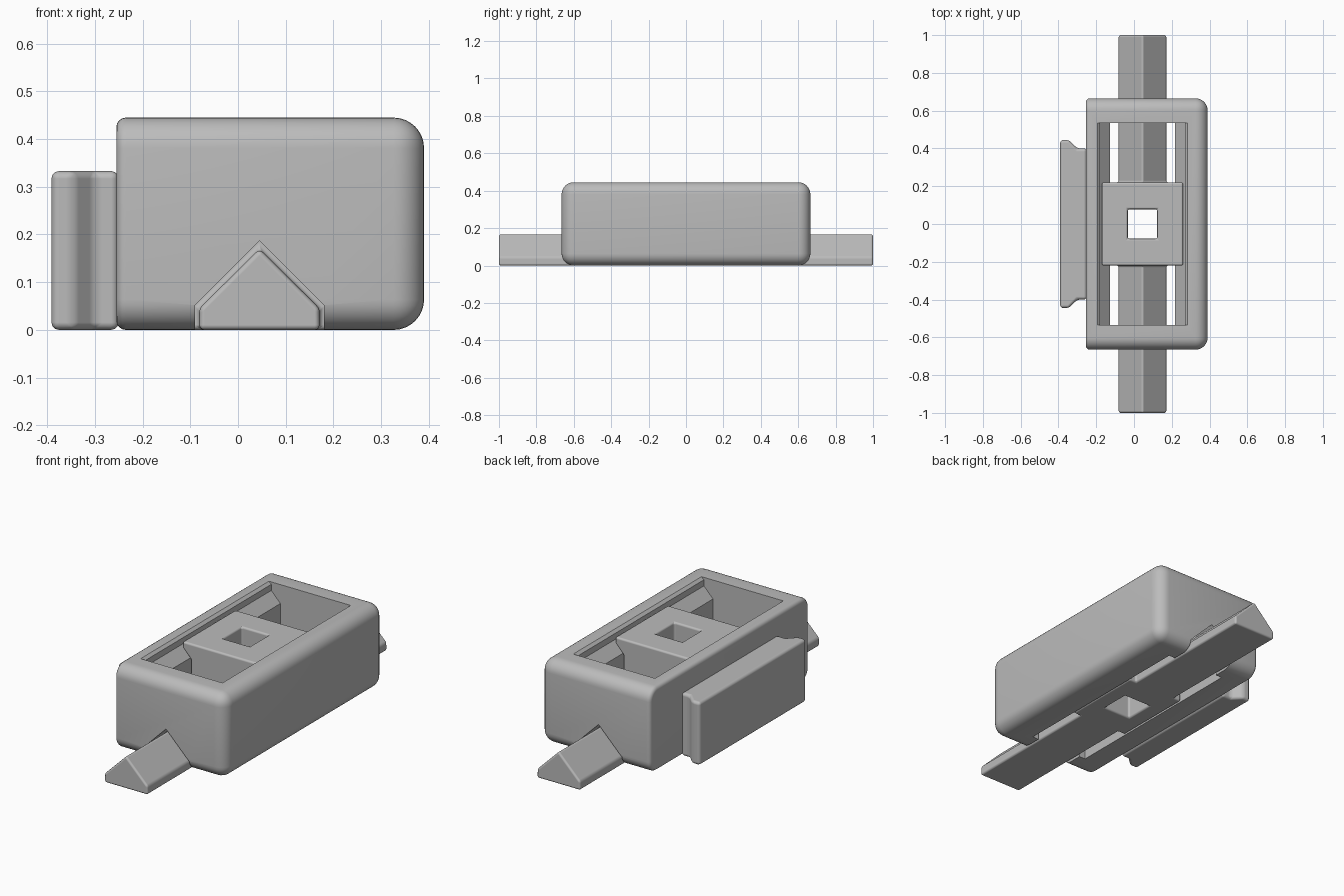
import bpy, bmesh, math
from mathutils import Vector

cube = bpy.data.objects.get("Cube")
if cube:
    bpy.data.objects.remove(cube)

grey = bpy.data.materials.new("plain grey")
grey.use_nodes = True
COLOUR = (0.5, 0.5, 0.5, 1)
grey.diffuse_color = COLOUR
grey.node_tree.nodes["Principled BSDF"].inputs["Base Color"].default_value = COLOUR

MID = 0.045  # x of the sliding axis


def add_object(name, bm):
    bmesh.ops.recalc_face_normals(bm, faces=bm.faces)
    mesh = bpy.data.meshes.new(name)
    bm.to_mesh(mesh)
    bm.free()
    obj = bpy.data.objects.new(name, mesh)
    bpy.context.collection.objects.link(obj)
    mesh.materials.append(grey)
    return obj


def prism(name, points, start, end, axis="y"):
    """Extrude a closed outline along y (points are x, z) or z (points are x, y)."""
    bm = bmesh.new()
    place = (lambda p: (p[0], start, p[1])) if axis == "y" else (lambda p: (p[0], p[1], start))
    face = bm.faces.new([bm.verts.new(place(p)) for p in points])
    new = bmesh.ops.extrude_face_region(bm, geom=[face])["geom"]
    shift = Vector((0, end - start, 0) if axis == "y" else (0, 0, end - start))
    bmesh.ops.translate(bm, vec=shift, verts=[v for v in new if isinstance(v, bmesh.types.BMVert)])
    return add_object(name, bm)


def mirrored(half):
    """Complete a right-hand outline about the sliding axis."""
    return [(MID + x, z) for x, z in half] + [(MID - x, z) for x, z in reversed(half) if x > 0]


def combine(obj, other, operation):
    mod = obj.modifiers.new(operation.lower(), "BOOLEAN")
    mod.operation = operation
    mod.object = other
    mod.solver = "EXACT"
    bpy.context.view_layer.objects.active = obj
    bpy.ops.object.modifier_apply(modifier=mod.name)
    bpy.data.objects.remove(other)


def finish(obj, radius):
    """Round the sharp edges and shade smoothly."""
    if radius:
        mod = obj.modifiers.new("round", "BEVEL")
        mod.width = radius
        mod.segments = 3
        mod.limit_method = "ANGLE"
        mod.angle_limit = math.radians(30)
        mod.harden_normals = True
    bpy.ops.object.select_all(action="DESELECT")
    obj.select_set(True)
    bpy.context.view_layer.objects.active = obj
    bpy.ops.object.shade_smooth_by_angle(angle=math.radians(35))


# Housing: block with broad rounding, tight rounding around the plate side
LEFT, RIGHT, DEEP, HIGH = -0.255, 0.39, 0.665, 0.445
housing = prism("housing", [(LEFT, 0), (RIGHT, 0), (RIGHT, HIGH), (LEFT, HIGH)], -DEEP, DEEP)
bm = bmesh.new()
bm.from_mesh(housing.data)


def on_left(edge):
    return all(v.co.x < LEFT + 0.001 for v in edge.verts)


broad = [e for e in bm.edges if not on_left(e)]
bmesh.ops.bevel(bm, geom=broad, offset=0.064, segments=8, profile=0.5, affect="EDGES")
rim = [e for e in bm.edges if on_left(e)]
bmesh.ops.bevel(bm, geom=rim, offset=0.02, segments=4, profile=0.5, affect="EDGES")
bm.to_mesh(housing.data)
bm.free()

# Window through the housing, narrowing below the top, and the peaked track
window = mirrored([(0.172, -0.1), (0.172, 0.345), (0.225, 0.4), (0.225, 0.432), (0.24, 0.446), (0.24, 0.6)])
combine(housing, prism("window_cutter", window, -0.535, 0.535), "DIFFERENCE")
track = mirrored([(0.135, -0.1), (0.135, 0.052), (0, 0.187)])
combine(housing, prism("track_cutter", track, -0.8, 0.8), "DIFFERENCE")
finish(housing, 0)

# Slider: long peaked rod, flared centre block and square hole
slider = prism("slider", mirrored([(0.126, 0), (0.126, 0.045), (0, 0.17)]), -1, 1)
block = mirrored([(0.168, 0), (0.168, 0.338), (0.215, 0.388), (0.215, 0.422)])
combine(slider, prism("slider_block", block, -0.22, 0.22), "UNION")
hole = mirrored([(0.078, -0.1), (0.078, 0.6)])
combine(slider, prism("hole_cutter", hole, -0.078, 0.078), "DIFFERENCE")
finish(slider, 0.012)

# Side plate with undercut ends
half = [(-0.25, 0.4), (-0.3, 0.4), (-0.345, 0.445), (-0.391, 0.445)]
outline = half + [(x, -y) for x, y in reversed(half)]
plate = prism("side_plate", outline, 0, 0.333, "z")
finish(plate, 0.016)
